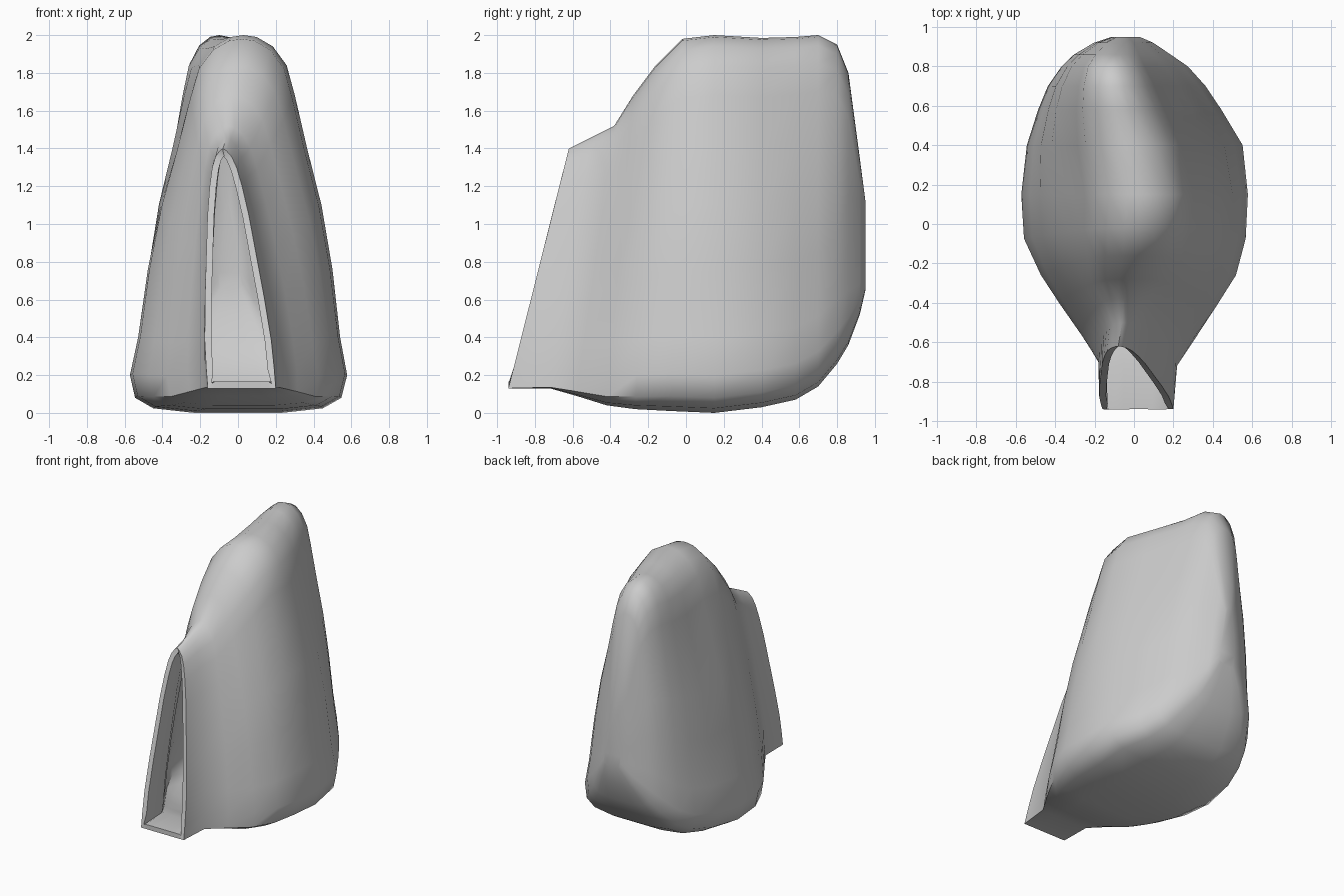
import bpy
import bmesh
import math

default_cube = bpy.data.objects.get("Cube")
if default_cube:
    bpy.data.objects.remove(default_cube, do_unlink=True)


def make_material(name, colour):
    material = bpy.data.materials.new(name)
    material.use_nodes = True
    material.diffuse_color = colour
    shader = material.node_tree.nodes["Principled BSDF"]
    shader.inputs["Base Color"].default_value = colour
    shader.inputs["Roughness"].default_value = 0.6
    return material


# Half profiles from bottom centre to peak: (width fraction, height fraction)
BODY_PROFILE = [(0, 0), (.4, 0), (.78, .012), (.95, .04), (1, .1), (.93, .2),
                (.85, .38), (.74, .55), (.6, .7), (.48, .84), (.4, .92),
                (.27, .97), (.12, .995), (0, 1)]
MOUTH_PROFILE = [(0, 0), (.4, 0), (.8, 0), (1, 0), (1, .08), (.98, .2),
                 (.87, .38), (.74, .55), (.61, .72), (.48, .84), (.36, .92),
                 (.24, .965), (.1, .99), (0, 1)]

# Cross-sections, front to back:
# y at foot, y at peak, foot z, peak z, left x, right x, peak x, mouth blend
SECTIONS = [
    (-.94, -.62, .13, 1.4, -.16, .2, -.08, 1),
    (-.72, -.5, .13, 1.46, -.17, .22, -.06, .9),
    (-.58, -.38, .09, 1.52, -.26, .32, -.05, .6),
    (-.42, -.28, .04, 1.68, -.37, .43, -.03, .3),
    (-.27, -.16, .02, 1.84, -.47, .52, 0, .1),
    (-.08, -.02, .01, 1.98, -.56, .565, .02, 0),
    (.15, .15, 0, 2, -.575, .575, .03, 0),
    (.4, .4, .03, 1.985, -.54, .555, -.03, 0),
    (.58, .58, .07, 1.99, -.48, .45, -.08, 0),
    (.7, .7, .14, 2, -.43, .37, -.1, 0),
    (.8, .8, .26, 1.95, -.36, .28, -.11, 0),
    (.86, .86, .36, 1.8, -.3, .19, -.1, 0),
    (.92, .92, .52, 1.35, -.2, .1, -.08, 0),
    (.95, .95, .65, 1.12, -.11, .03, -.06, 0),
]


def mix(a, b, t):
    return a + (b - a) * t


def section_points(foot_y, peak_y, foot_z, peak_z, left, right, peak_x, blend):
    """Closed outline of one cross-section, leaning from foot to peak."""
    half_width = (right - left) / 2
    foot_x = (right + left) / 2
    half = [(mix(b[0], m[0], blend), mix(b[1], m[1], blend))
            for b, m in zip(BODY_PROFILE, MOUTH_PROFILE)]
    outline = half + [(-w, h) for w, h in reversed(half[1:-1])]
    return [(mix(foot_x, peak_x, h) + w * half_width,
             mix(foot_y, peak_y, h),
             mix(foot_z, peak_z, h)) for w, h in outline]


def build_shell(name, material):
    """Skin the cross-sections, leaving the mouth open and closing the back."""
    bm = bmesh.new()
    rings = [[bm.verts.new(p) for p in section_points(*s)] for s in SECTIONS]
    for front, back in zip(rings, rings[1:]):
        count = len(front)
        for i in range(count):
            j = (i + 1) % count
            bm.faces.new((front[i], front[j], back[j], back[i]))
    bm.faces.new(rings[-1])
    bmesh.ops.recalc_face_normals(bm, faces=bm.faces)
    # An open shell has no certain outside, so make the back face point back
    bm.faces.ensure_lookup_table()
    if bm.faces[-1].normal.y < 0:
        bmesh.ops.reverse_faces(bm, faces=bm.faces)
    mesh = bpy.data.meshes.new(name)
    bm.to_mesh(mesh)
    bm.free()
    mesh.materials.append(material)
    shell = bpy.data.objects.new(name, mesh)
    bpy.context.collection.objects.link(shell)
    return shell


grey = make_material("plain grey", (0.6, 0.6, 0.6, 1))
shell = build_shell("hollow_shell", grey)

# Wall thickness, growing inwards from the skin
wall = shell.modifiers.new("wall", 'SOLIDIFY')
wall.thickness = 0.035
wall.offset = -1
wall.use_even_offset = False

bpy.ops.object.select_all(action='DESELECT')
shell.select_set(True)
bpy.context.view_layer.objects.active = shell
bpy.ops.object.modifier_apply(modifier=wall.name)
bpy.ops.object.shade_smooth_by_angle(angle=math.radians(50))
